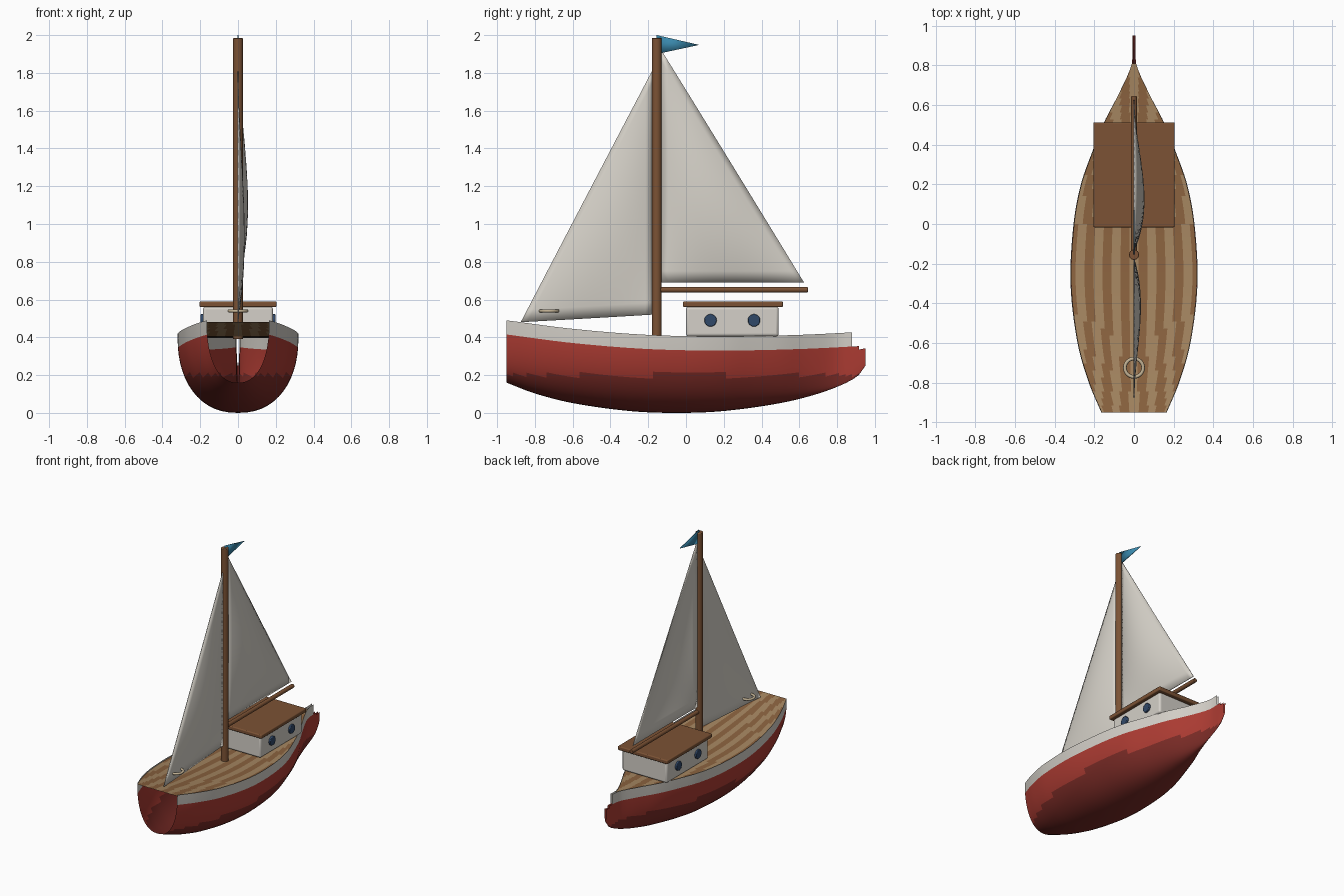
import bpy, bmesh, math
from mathutils import Vector

if "Cube" in bpy.data.objects:
    bpy.data.objects.remove(bpy.data.objects["Cube"])


def mat(name, rgb):
    m = bpy.data.materials.new(name)
    m.diffuse_color = (*rgb, 1)
    m.use_nodes = True
    m.node_tree.nodes["Principled BSDF"].inputs["Base Color"].default_value = m.diffuse_color
    return m


RED = mat("red_paint", (0.42, 0.045, 0.033))
DARK = mat("dark_red_paint", (0.20, 0.025, 0.02))
WHITE = mat("white_paint", (0.66, 0.63, 0.58))
CLOTH = mat("sail_cloth", (0.68, 0.65, 0.59))
WOOD = mat("wood", (0.20, 0.085, 0.035))
PLANK_A = mat("light_plank", (0.38, 0.24, 0.12))
PLANK_B = mat("dark_plank", (0.26, 0.125, 0.05))
BLUE = mat("flag_blue", (0.04, 0.24, 0.40))
GLASS = mat("window_glass", (0.03, 0.065, 0.14))
ROPE = mat("rope", (0.55, 0.45, 0.30))


def curve(pts, y):
    """Smooth interpolation through (y, value) points."""
    n = len(pts)
    slope = lambda i: ((pts[min(i + 1, n - 1)][1] - pts[max(i - 1, 0)][1]) /
                       (pts[min(i + 1, n - 1)][0] - pts[max(i - 1, 0)][0]))
    i = 0
    while i < n - 2 and y > pts[i + 1][0]:
        i += 1
    h = pts[i + 1][0] - pts[i][0]
    t = (y - pts[i][0]) / h
    return ((2*t**3 - 3*t*t + 1) * pts[i][1] + (t**3 - 2*t*t + t) * h * slope(i)
            + (3*t*t - 2*t**3) * pts[i + 1][1] + (t**3 - t*t) * h * slope(i + 1))


def make(name, verts, faces, mats, pick=None, angle=40):
    me = bpy.data.meshes.new(name)
    me.from_pydata(verts, [], faces)
    for m in mats:
        me.materials.append(m)
    if pick:
        for p in me.polygons:
            p.material_index = pick(p)
    ob = bpy.data.objects.new(name, me)
    bpy.context.collection.objects.link(ob)
    smooth(ob, angle)
    return ob


def smooth(ob, angle=40):
    bpy.ops.object.select_all(action='DESELECT')
    ob.select_set(True)
    bpy.context.view_layer.objects.active = ob
    bpy.ops.object.shade_smooth_by_angle(angle=math.radians(angle))


def box(name, lo, hi, m, bevel):
    lo, hi = Vector(lo), Vector(hi)
    bpy.ops.mesh.primitive_cube_add(size=1, location=(lo + hi) / 2)
    ob = bpy.context.object
    ob.name = name
    for v in ob.data.vertices:
        v.co = v.co * (hi - lo)
    ob.data.materials.append(m)
    b = ob.modifiers.new("bevel", 'BEVEL')
    b.width, b.segments = bevel, 3
    smooth(ob)
    return ob


def rod(name, a, b, r, m, sides=24):
    a, b = Vector(a), Vector(b)
    bpy.ops.mesh.primitive_cylinder_add(vertices=sides, radius=r, depth=(b - a).length,
                                        location=(a + b) / 2)
    ob = bpy.context.object
    ob.name = name
    ob.rotation_euler = (b - a).to_track_quat('Z', 'Y').to_euler()
    ob.data.materials.append(m)
    bv = ob.modifiers.new("bevel", 'BEVEL')
    bv.width, bv.segments, bv.limit_method = 0.004, 2, 'ANGLE'
    smooth(ob)
    return ob


# hull lines along y: half width, keel height, top edge height
HALF = [(-.95, .165), (-.8, .228), (-.6, .285), (-.3, .32), (0, .305), (.2, .268),
        (.36, .212), (.515, .15), (.65, .08), (.8, .013), (.88, .008), (.95, .008)]
KEEL = [(-.95, .16), (-.8, .103), (-.6, .052), (-.3, .01), (-.05, 0), (.2, .01),
        (.5, .052), (.7, .102), (.85, .16), (.92, .205), (.95, .25)]
TOP = [(-.95, .49), (-.6, .445), (-.2, .413), (.2, .405), (.6, .413), (.95, .43)]
N, ROWS, POW = 54, 14, 2 / 2.3
ys = [-.95 + 1.9 * i / N for i in range(N + 1)]

# hull: open shell, one row for the white band, then rounded sections
verts, faces = [], []
for y in ys:
    w, k, s = curve(HALF, y), curve(KEEL, y), curve(TOP, y)
    band = 0.075 / (s - k)
    side = []
    for j in range(ROWS + 1):
        f = 0 if j == 0 else band + (1 - band) * math.sin((j - 1) / (ROWS - 1) * math.pi / 2)
        x = w * max(0, 1 - f ** 2.3) ** (1 / 2.3)
        side.append((x, y, s - f * (s - k)))
    verts += side + [(-x, yy, z) for x, yy, z in side[-2::-1]]
C = 2 * ROWS + 1
for i in range(N):
    for j in range(C - 1):
        q = (i * C + j, i * C + j + 1, (i + 1) * C + j + 1, (i + 1) * C + j)
        zc = sum(verts[v][2] for v in q) / 4
        # low, notched stem ahead of the bow
        if ys[i] > .87 and zc > (.365 if i == N - 2 else .345):
            continue
        faces.append(q)


def hull_paint(p):
    j = min(p.vertices[0] % C, C - 2 - p.vertices[0] % C)
    return 1 if j == 0 else (2 if p.center.z < .2 else 0)


make("hull", verts, faces, [RED, WHITE, DARK], hull_paint, 60)

# planked deck, just below the hull's top edge
M, D = 28, 51
verts = [(curve(HALF, y) * (2 * j / M - 1) * .99, y, curve(TOP, y) - .008)
         for y in ys[:D] for j in range(M + 1)]
faces = [(i * (M + 1) + j, i * (M + 1) + j + 1, (i + 1) * (M + 1) + j + 1, (i + 1) * (M + 1) + j)
         for i in range(D - 1) for j in range(M)]
make("deck", verts, faces, [PLANK_A, PLANK_B],
     lambda p: int(math.floor(p.center.x / .045 + .5)) % 2)

# cabin, roof and round windows
box("cabin", (-.185, 0, .405), (.185, .49, .562), WHITE, .014)
box("cabin_roof", (-.205, -.017, .56), (.205, .513, .59), WOOD, .007)
for s in (-1, 1):
    for y in (.13, .36):
        rod("window", (s * .17, y, .49), (s * .198, y, .49), .033, GLASS)

# mast and boom
rod("mast", (0, -.155, .39), (0, -.155, 1.985), .026, WOOD)
rod("boom", (0, -.15, .652), (0, .645, .652), .015, WOOD)


def sail(name, a, b, c, bulge, n=20):
    """Triangular cloth, bellied out towards +x."""
    a, b, c = Vector(a), Vector(b), Vector(c)
    vs, idx, fs = [], {}, []
    for i in range(n + 1):
        for j in range(n + 1 - i):
            u, v = i / n, j / n
            w = 1 - u - v
            p = a * u + b * v + c * w
            p.x += bulge * 27 * u * v * w
            idx[i, j] = len(vs)
            vs.append(p)
    for i in range(n):
        for j in range(n - i):
            fs.append((idx[i, j], idx[i + 1, j], idx[i, j + 1]))
            if i + j < n - 1:
                fs.append((idx[i + 1, j], idx[i + 1, j + 1], idx[i, j + 1]))
    ob = make(name, vs, fs, [CLOTH], angle=60)
    t = ob.modifiers.new("thickness", 'SOLIDIFY')
    t.thickness, t.offset = .006, 0


sail("main_sail", (0, -.13, 1.92), (0, -.13, .69), (0, .625, .69), .05)
sail("fore_sail", (0, -.18, 1.81), (0, -.18, .52), (0, -.875, .48), .032)

# flag at the mast head
flag = make("flag", [(0, -.155, 2.0), (0, -.155, 1.9), (0, .07, 1.948)], [(0, 1, 2)], [BLUE])
t = flag.modifiers.new("thickness", 'SOLIDIFY')
t.thickness, t.offset = .006, 0

# rope ring near the stern
bpy.ops.mesh.primitive_torus_add(location=(0, -.725, .54), major_radius=.046, minor_radius=.009,
                                 major_segments=32, minor_segments=10)
ring = bpy.context.object
ring.name = "rope_ring"
ring.data.materials.append(ROPE)
smooth(ring, 60)
